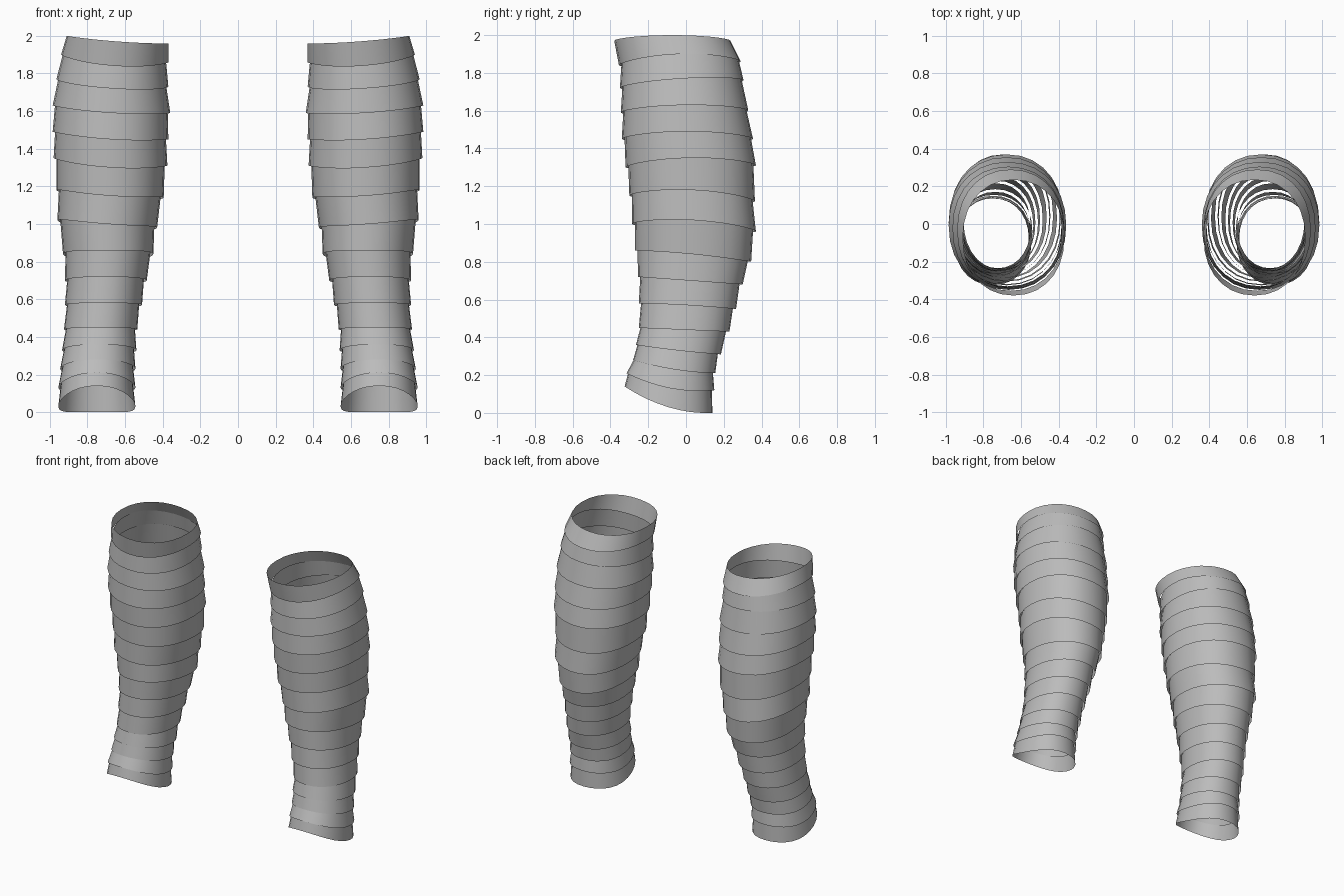
import bpy
import bmesh
from math import sin, cos, tau, copysign

cube = bpy.data.objects.get("Cube")
if cube:
    bpy.data.objects.remove(cube, do_unlink=True)

SEGMENTS = 28
TUCK_IN = 0.014     # how far a band's top slips inside the band above
TUCK_UP = 0.02

# Lower edge of each wrap, from the knee rim to the ankle opening:
# height at front, side, back; inner x, outer x; front y, back y
EDGES = [
    (1.97, 1.98, 1.97, .37, .91, -.38, .235),
    (1.84, 1.88, 1.86, .37, .94, -.355, .29),
    (1.72, 1.75, 1.76, .37, .965, -.35, .305),
    (1.59, 1.61, 1.6, .36, .985, -.345, .33),
    (1.45, 1.47, 1.45, .37, .985, -.34, .355),
    (1.3, 1.33, 1.31, .375, .98, -.32, .37),
    (1.15, 1.16, 1.12, .395, .965, -.3, .365),
    (1, 1, .96, .43, .96, -.285, .37),
    (.86, .84, .8, .45, .93, -.27, .345),
    (.72, .7, .68, .485, .92, -.255, .3),
    (.58, .57, .55, .51, .92, -.25, .265),
    (.45, .44, .43, .535, .925, -.25, .23),
    (.36, .33, .31, .54, .935, -.265, .185),
    (.28, .23, .21, .545, .945, -.28, .155),
    (.21, .13, .12, .545, .955, -.315, .15),
    (.14, .03, 0, .545, .955, -.325, .14),
]


def make_material(name, value):
    mat = bpy.data.materials.new(name)
    mat.use_nodes = True
    colour = (value, value, value, 1)
    mat.diffuse_color = colour
    bsdf = mat.node_tree.nodes["Principled BSDF"]
    bsdf.inputs["Base Color"].default_value = colour
    bsdf.inputs["Roughness"].default_value = 0.8
    return mat


def soften(value):
    # slightly squared oval, as cloth pulled round a limb
    return copysign(abs(value) ** 0.93, value)


def ring(bm, edge, side, inset=0.0, lift=0.0):
    z_front, z_side, z_back, x_in, x_out, y_front, y_back = edge
    tilt = 0.02 if z_side > 0.9 else 0.0
    centre_x, radius_x = (x_in + x_out) / 2, (x_out - x_in) / 2 - inset
    centre_y, radius_y = (y_front + y_back) / 2, (y_back - y_front) / 2 - inset
    verts = []
    for i in range(SEGMENTS):
        nx = soften(cos(tau * i / SEGMENTS))
        ny = soften(sin(tau * i / SEGMENTS))
        slope = (z_back - z_front) / 2
        bow = (z_back + z_front) / 2 - z_side
        z = z_side + slope * ny + bow * ny * ny + tilt * nx + lift
        verts.append(bm.verts.new((side * (centre_x + radius_x * nx),
                                   centre_y + radius_y * ny, max(z, 0))))
    return verts


def make_leg_wrap(name, side, mat):
    bm = bmesh.new()
    for i, (above, below) in enumerate(zip(EDGES, EDGES[1:])):
        # the rim band is open; every other band starts under its neighbour
        if i == 0:
            top = ring(bm, above, side)
        else:
            top = ring(bm, above, side, TUCK_IN, TUCK_UP)
        bottom = ring(bm, below, side)
        for j in range(SEGMENTS):
            k = (j + 1) % SEGMENTS
            quad = [top[j], bottom[j], bottom[k], top[k]]
            bm.faces.new(quad if side > 0 else quad[::-1])
    mesh = bpy.data.meshes.new(name)
    bm.to_mesh(mesh)
    bm.free()
    mesh.materials.append(mat)
    for face in mesh.polygons:
        face.use_smooth = True
    obj = bpy.data.objects.new(name, mesh)
    bpy.context.collection.objects.link(obj)
    return obj


cloth = make_material("grey_cloth", 0.5)
make_leg_wrap("left_leg_wrap", 1, cloth)
make_leg_wrap("right_leg_wrap", -1, cloth)
